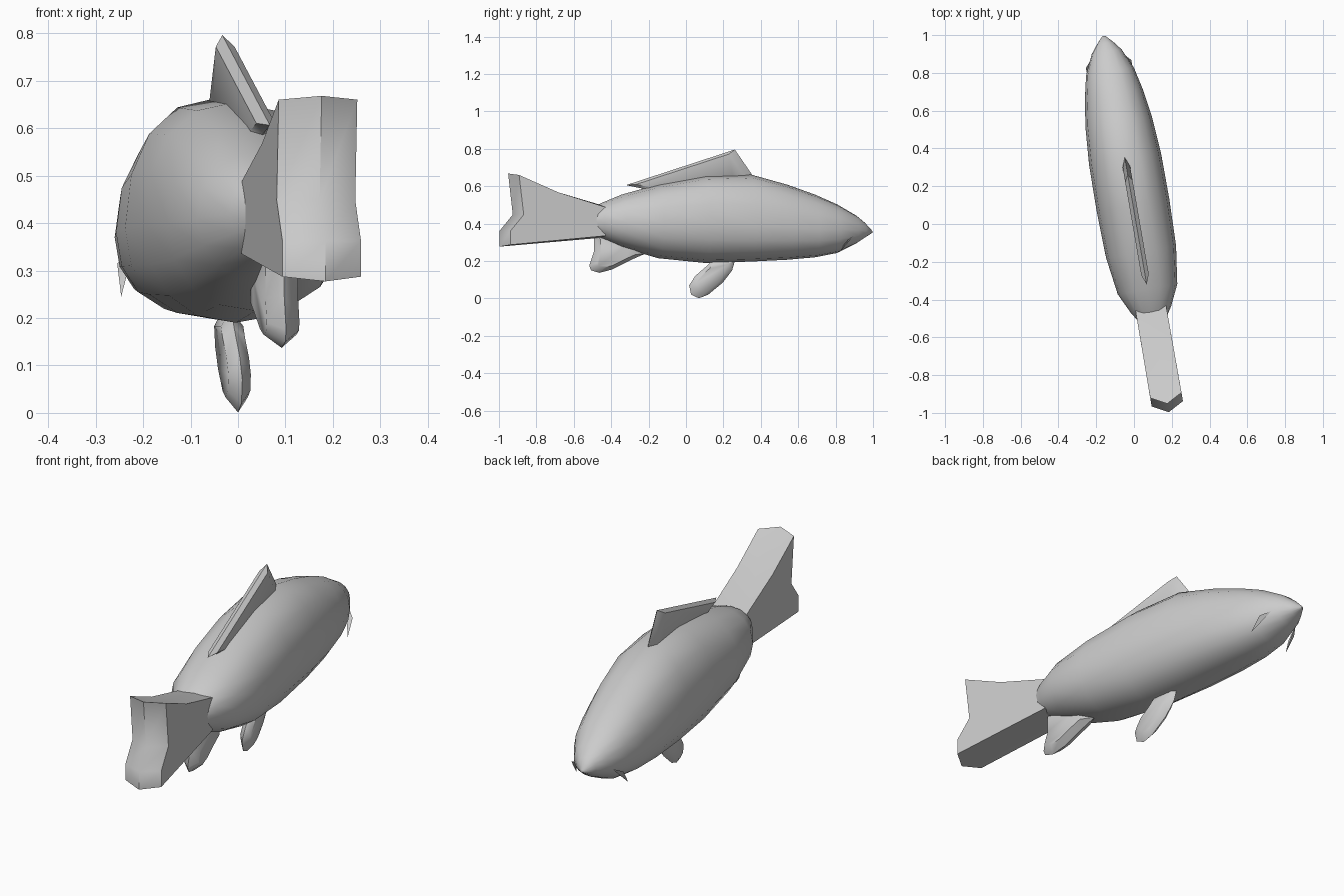
import bpy, bmesh, math
from mathutils import Vector, Matrix

if "Cube" in bpy.data.objects:
    bpy.data.objects.remove(bpy.data.objects["Cube"])

# The fish swims along +y, turned slightly about z
TURN = Matrix.Translation((0.012, 0, 0)) @ Matrix.Rotation(math.radians(9.8), 4, 'Z')


def finish(bm, name):
    bmesh.ops.recalc_face_normals(bm, faces=bm.faces)
    bm.transform(TURN)
    me = bpy.data.meshes.new(name)
    bm.to_mesh(me)
    bm.free()
    ob = bpy.data.objects.new(name, me)
    bpy.context.collection.objects.link(ob)
    return ob


def loft(bm, rings):
    """Skin between vertex rings of equal length."""
    for a, b in zip(rings, rings[1:]):
        n = len(a)
        for i in range(n):
            j = (i + 1) % n
            bm.faces.new((a[i], a[j], b[j], b[i]))


def fin(name, outline, half, inner=0.7):
    """Lens-shaped fin: sharp rim outline, thicker shrunken middle on each side."""
    bm = bmesh.new()
    cy = sum(p[0] for p in outline) / len(outline)
    cz = sum(p[1] for p in outline) / len(outline)
    rim = [bm.verts.new((0, y, z)) for y, z in outline]
    for side in (-1, 1):
        mid = [bm.verts.new((side * half, cy + (y - cy) * inner, cz + (z - cz) * inner))
               for y, z in outline]
        loft(bm, [rim, mid])
        bm.faces.new(mid)
    return finish(bm, name)


# Body: rings of (y, half width, top, bottom, height of widest point)
STATIONS = [
    (1.01, .008, .362, .350, .356), (.97, .045, .405, .325, .36),
    (.925, .08, .442, .295, .365), (.82, .128, .503, .243, .37),
    (.70, .155, .555, .220, .37), (.55, .178, .608, .207, .38),
    (.35, .193, .663, .197, .39), (.10, .195, .655, .190, .40),
    (-.15, .188, .610, .215, .40), (-.35, .160, .555, .272, .41),
    (-.46, .108, .510, .318, .42), (-.52, .070, .475, .340, .42)]
bm = bmesh.new()
rings = []
for y, w, top, bot, mid in STATIONS:
    ring = []
    for i in range(16):
        a = math.tau * i / 16
        c, s = math.cos(a), math.sin(a)
        x = w * math.copysign(abs(c) ** 0.9, c)
        h = abs(s) ** 0.92
        z = mid + (top - mid) * h if s >= 0 else mid - (mid - bot) * h
        ring.append(bm.verts.new((x, y, z)))
    rings.append(ring)
loft(bm, rings)
bm.faces.new(rings[0])
bm.faces.new(rings[-1])
finish(bm, "body")

# Tail: thick slab that spreads upward and ends in a notched, bulging face
ROOT = [(-.45, .335), (-.45, .37), (-.45, .42), (-.45, .488)]
TIP = [(-.966, .287), (-.966, .362), (-.895, .448), (-.92, .660)]
bm = bmesh.new()
slices = []
for t in (0, .55, 1):
    cols = []
    for u in (-1, 0, 1):
        col = []
        for k, (a, b) in enumerate(zip(ROOT, TIP)):
            y = a[0] + (b[0] - a[0]) * t - (.045 * t if u == 0 else 0)
            z = a[1] + (b[1] - a[1]) * t
            if k == 3:
                z -= .06 * t * (1 - t)
            if u == 0:
                z += {0: -.01, 3: .008}.get(k, 0)
            col.append(bm.verts.new((u * (.082 + .002 * t), y, z)))
        cols.append(col)
    slices.append(cols)
loft(bm, [c[0] + [c[1][3]] + c[2][::-1] + [c[1][0]] for c in slices])
for cols in (slices[0], slices[-1]):
    for a, b in zip(cols, cols[1:]):
        for k in range(3):
            bm.faces.new((a[k], a[k + 1], b[k + 1], b[k]))
# drop the unused middle points of the inner slice
bmesh.ops.delete(bm, geom=[v for v in bm.verts if not v.link_faces], context='VERTS')
finish(bm, "tail_fin")

# Dorsal fin along the back
fin("dorsal_fin", [(-.325, .606), (.265, .796), (.357, .664), (.30, .60),
                   (-.20, .55), (-.24, .588)], .02, .85)

# Belly fin, leaning backward
fin("belly_fin", [(.15, .215), (.12, .18), (.05, .12), (.017, .07), (.028, .02),
                  (.07, .001), (.12, .02), (.20, .085), (.25, .15), (.27, .215)], .024)

# Rear lower fin
fin("anal_fin", [(-.50, .36), (-.50, .25), (-.525, .175), (-.515, .15), (-.47, .137),
                 (-.40, .155), (-.30, .205), (-.22, .24), (-.25, .34)], .035, .68)

# Barbels: small flat spikes on both sides of the mouth
for side, name in ((-1, "barbel_left"), (1, "barbel_right")):
    bm = bmesh.new()
    base = [bm.verts.new((side * x, y, z)) for x, y, z in
            ((.085, .90, .34), (.122, .86, .315), (.105, .84, .29))]
    tip = bm.verts.new((side * .122, .81, .245))
    bm.faces.new(base)
    for i in range(3):
        bm.faces.new((base[i], base[(i + 1) % 3], tip))
    finish(bm, name)

# Smooth shading with sharp fin rims kept
for ob in bpy.context.collection.objects:
    ob.select_set(True)
    bpy.context.view_layer.objects.active = ob
bpy.ops.object.shade_smooth_by_angle(angle=math.radians(50))
